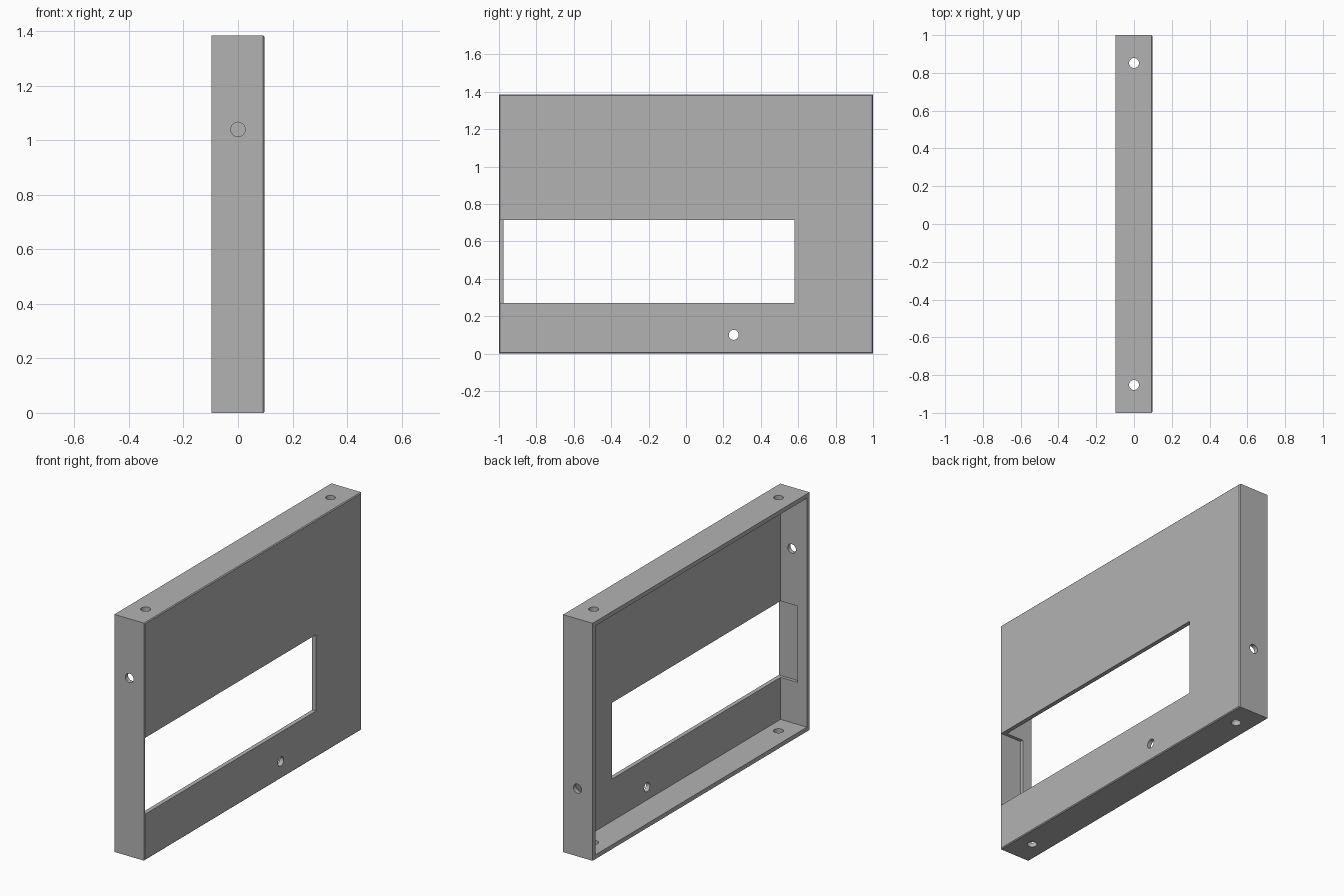
import bpy, bmesh, math

if "Cube" in bpy.data.objects:
    bpy.data.objects.remove(bpy.data.objects["Cube"])

X, Y, H = 0.0975, 1.0, 1.385   # half depth, half length, height
WALL = 0.025
HOLE_R = 0.0265

grey = bpy.data.materials.new("plain grey")
grey.diffuse_color = (0.45, 0.45, 0.45, 1)
grey.use_nodes = True
grey.node_tree.nodes["Principled BSDF"].inputs["Base Color"].default_value = grey.diffuse_color


def box(name, lo, hi):
    """Box between two corners."""
    size = [b - a for a, b in zip(lo, hi)]
    mid = [(a + b) / 2 for a, b in zip(lo, hi)]
    bpy.ops.mesh.primitive_cube_add(size=1, location=mid)
    ob = bpy.context.object
    ob.name = name
    ob.scale = size
    bpy.ops.object.transform_apply(location=True, rotation=True, scale=True)
    return ob


def drill(name, pos, rot, depth):
    """Round cutter centred on a wall."""
    bpy.ops.mesh.primitive_cylinder_add(vertices=32, radius=HOLE_R, depth=depth,
                                        location=pos, rotation=rot)
    ob = bpy.context.object
    ob.name = name
    return ob


# Shallow tray, open on the -x side, with a fine edge break round the panel
tray = box("tray_housing", (-X, -Y, 0), (X, Y, H))
bm = bmesh.new()
bm.from_mesh(tray.data)
rim = [e for e in bm.edges if all(v.co.x > 0 for v in e.verts)]
bmesh.ops.bevel(bm, geom=rim, offset=0.005, segments=1, affect='EDGES')
bm.to_mesh(tray.data)
bm.free()
tray.data.materials.append(grey)

cutters = [
    # Hollow interior
    box("interior_cutter", (-X - 0.1, -Y + WALL, WALL), (X - WALL, Y - WALL, H - WALL)),
    # Window through the panel, with a pocket thinning the front wall
    box("window_cutter", (-0.038, -Y + 0.006, 0.27), (X + 0.1, 0.58, 0.715)),
    # Single holes in the panel, front wall and back wall
    drill("panel_hole", (X, 0.255, 0.10), (0, math.pi / 2, 0), 0.12),
    drill("front_hole", (0, -Y, 1.04), (math.pi / 2, 0, 0), 0.12),
    drill("back_hole", (0, Y, 0.395), (math.pi / 2, 0, 0), 0.12),
]
# Paired holes through the top and bottom walls
for y in (-0.852, 0.852):
    cutters.append(drill("vertical_hole", (0, y, H / 2), (0, 0, 0), H + 0.2))

for c in cutters:
    c.hide_render = True
    mod = tray.modifiers.new(c.name, 'BOOLEAN')
    mod.operation = 'DIFFERENCE'
    mod.solver = 'EXACT'
    mod.object = c
    bpy.context.view_layer.objects.active = tray
    bpy.ops.object.modifier_apply(modifier=mod.name)
    bpy.data.objects.remove(c, do_unlink=True)

# Smooth hole walls, sharp box edges
bpy.ops.object.select_all(action='DESELECT')
tray.select_set(True)
bpy.context.view_layer.objects.active = tray
bpy.ops.object.shade_smooth_by_angle(angle=math.radians(30))
